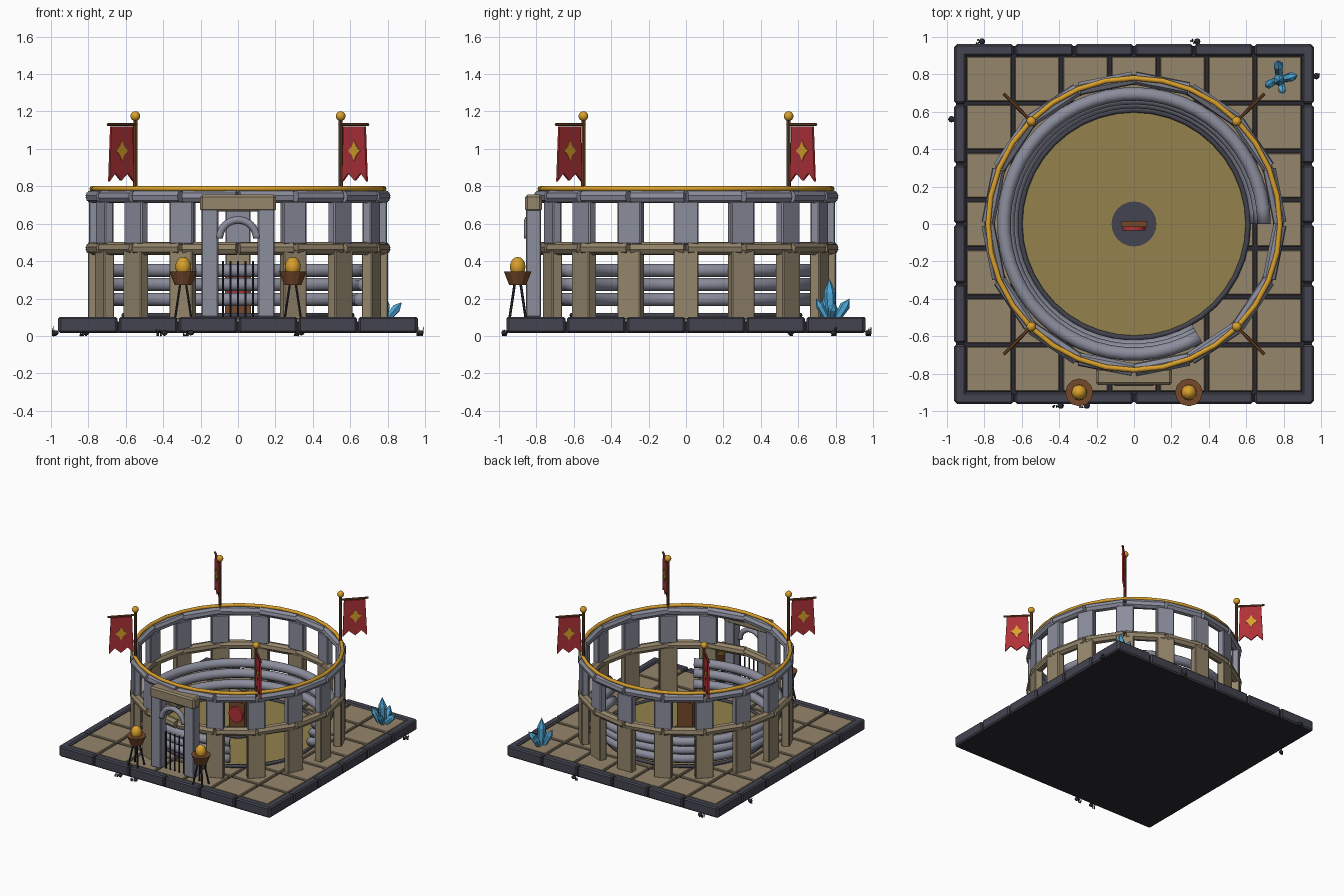
import bpy, bmesh, math, random
from mathutils import Vector, Matrix

if "Cube" in bpy.data.objects:
    bpy.data.objects.remove(bpy.data.objects["Cube"])

random.seed(4)
PI = math.pi


def material(name, hexcol):
    m = bpy.data.materials.new(name)
    c = [int(hexcol[i:i + 2], 16) / 255 for i in (0, 2, 4)]
    m.diffuse_color = [((v + .055) / 1.055) ** 2.4 if v > .04 else v / 12.92 for v in c] + [1]
    m.use_nodes = True
    m.node_tree.nodes["Principled BSDF"].inputs["Base Color"].default_value = m.diffuse_color
    return m


SLATE = material("dark slate", "444450")
BLACK = material("iron black", "2b2a33")
TAN = material("tan stone", "95866c")
GREY = material("grey stone", "8b8d9c")
SAND = material("sand", "93824c")
GOLD = material("gold", "d9a02c")
RED = material("banner red", "b03238")
WOOD = material("brown wood", "74482a")
BLUE = material("crystal blue", "4fa8d8")
GREEN = material("dark green", "26402a")


def finish(name, bm, mat, smooth=False):
    bmesh.ops.recalc_face_normals(bm, faces=bm.faces)
    me = bpy.data.meshes.new(name)
    bm.to_mesh(me)
    bm.free()
    ob = bpy.data.objects.new(name, me)
    bpy.context.collection.objects.link(ob)
    me.materials.append(mat)
    if smooth:
        for p in me.polygons:
            p.use_smooth = True
    return ob


def box(name, size, loc, mat, rot=0, bevel=0):
    bm = bmesh.new()
    bmesh.ops.create_cube(bm, size=1)
    bmesh.ops.scale(bm, vec=size, verts=bm.verts)
    if bevel:
        bmesh.ops.bevel(bm, geom=bm.edges[:], offset=bevel, segments=1, affect='EDGES')
    bm.transform(Matrix.Translation(loc) @ Matrix.Rotation(rot, 4, 'Z'))
    return finish(name, bm, mat)


def rod(name, p, q, r1, r2, mat, sides=8):
    p, q = Vector(p), Vector(q)
    bm = bmesh.new()
    bmesh.ops.create_cone(bm, cap_ends=True, segments=sides, radius1=r1, radius2=r2, depth=(q - p).length)
    turn = Vector((0, 0, 1)).rotation_difference(q - p).to_matrix().to_4x4()
    bm.transform(Matrix.Translation((p + q) / 2) @ turn)
    return finish(name, bm, mat)


def ball(name, loc, r, mat, stretch=1):
    bm = bmesh.new()
    bmesh.ops.create_uvsphere(bm, u_segments=12, v_segments=8, radius=r)
    bm.transform(Matrix.Translation(loc) @ Matrix.Diagonal((1, 1, stretch, 1)))
    return finish(name, bm, mat, True)


def ring(name, R, r, mat, n=48, m=8, arc=2 * PI, place=Matrix()):
    """Round tube swept about the local z axis, capped if the arc is open."""
    bm = bmesh.new()
    closed = arc > 6.28
    loops = []
    for i in range(n if closed else n + 1):
        a = arc * i / n
        loops.append([bm.verts.new(((R + r * math.cos(b)) * math.cos(a), (R + r * math.cos(b)) * math.sin(a),
                                    r * math.sin(b))) for b in (2 * PI * j / m for j in range(m))])
    for i in range(n):
        A, B = loops[i], loops[(i + 1) % len(loops)]
        for j in range(m):
            k = (j + 1) % m
            bm.faces.new((A[j], B[j], B[k], A[k]))
    if not closed:
        bm.faces.new(loops[0])
        bm.faces.new(loops[-1])
    bm.transform(place)
    return finish(name, bm, mat, True)


def plate(name, points, thick, mat, place):
    """Flat outline in local xz, given thickness along y."""
    bm = bmesh.new()
    f = bm.faces.new([bm.verts.new((x, -thick / 2, z)) for x, z in points])
    out = bmesh.ops.extrude_face_region(bm, geom=[f])
    bmesh.ops.translate(bm, vec=(0, thick, 0), verts=[v for v in out['geom'] if isinstance(v, bmesh.types.BMVert)])
    bm.transform(place)
    return finish(name, bm, mat)


def polar(r, a, z):
    return Vector((r * math.cos(a), r * math.sin(a), z))


def up(z):
    return Matrix.Translation((0, 0, z))


# Base slab, paving and border blocks
box("base_slab", (1.9, 1.9, .06), (0, 0, .047), BLACK)
for i in range(7):
    for j in range(7):
        box("floor_tile", (.24, .24, .03), ((i - 3) * .2586, (j - 3) * .2586, .08), TAN, bevel=.005)
for side in range(4):
    turn = Matrix.Rotation(side * PI / 2, 3, 'Z')
    for i in range(6):
        box("border_block", (.31, .062, .085), turn @ Vector(((i - 2.5) * .32, -.93, .06)), SLATE, side * PI / 2, .01)

# Sand arena with rim and centre disc
rod("sand_floor", (0, 0, .09), (0, 0, .108), .61, .61, SAND, 48)
ring("arena_rim", .61, .014, SLATE, 40, 6, place=up(.11))
rod("centre_disc", (0, 0, .1), (0, 0, .113), .12, .12, SLATE, 24)

# Practice target
box("target_board", (.14, .03, .25), (0, 0, .235), WOOD)
rod("target_face", (0, -.015, .26), (0, -.035, .26), .062, .062, RED, 16)

# Tiered benches, open on one side
for R, z in ((.655, .195), (.675, .275), (.695, .35)):
    ring("bench_tier", R, .036, GREY, 44, 10, PI * 5 / 3, up(z))

# Colonnade: lower and upper pillars with segmented rings
STEP = PI / 8
for i in range(16):
    a = i * STEP
    if i != 12:
        box("lower_pillar", (.06, .135, .37), polar(.772, a, .275), TAN, a, .006)
        box("upper_pillar", (.05, .135, .23), polar(.772, a, .605), GREY, a, .006)
    for name, z, mat in (("middle_ring", .468, TAN), ("top_ring", .745, GREY)):
        p, q = polar(.78, a + .008, z), polar(.78, a + STEP - .008, z)
        rod(name, p, q, .036, .036, mat, 8)
ring("gold_trim", .78, .014, GOLD, 32, 8, place=up(.787))

# Gate
for s in (-1, 1):
    box("gate_post", (.09, .08, .58), (s * .15, -.815, .39), GREY, bevel=.006)
box("gate_lintel", (.405, .09, .09), (0, -.815, .71), TAN, bevel=.012)
ring("gate_arch", .1, .02, GREY, 16, 8, PI, Matrix.Translation((0, -.845, .52)) @ Matrix.Rotation(PI / 2, 4, 'X'))
for i in range(-2, 3):
    rod("gate_bar", (i * .04, -.82, .1), (i * .04, -.82, .4), .006, .006, BLACK, 6)

# Braziers
for s in (-1, 1):
    c = Vector((s * .293, -.9, 0))
    for k in range(4):
        d = PI / 4 + k * PI / 2
        rod("brazier_leg", c + polar(.06, d, .1), c + polar(.02, d, .29), .007, .007, BLACK, 6)
    rod("brazier_bowl", c + Vector((0, 0, .272)), c + Vector((0, 0, .345)), .045, .074, WOOD, 12)
    ball("brazier_flame", c + Vector((0, 0, .37)), .042, GOLD, 1.25)

# Banners on the rim, each hanging outward from its pole
CLOTH = [(.025, 1.12), (.185, 1.12), (.2, .825), (.155, .87), (.11, .83), (.06, .87), (.015, .825)]
EMBLEM = [(.07 * (1 if k % 2 == 0 else .5) * math.sin(k * PI / 4) * .65 + .11,
           .055 * (1 if k % 2 == 0 else .6) * math.cos(k * PI / 4) + .99) for k in range(8)]
for k in range(4):
    a = PI / 4 + k * PI / 2
    foot = polar(.776, a, 0)
    place = Matrix.Translation(foot) @ Matrix.Rotation(a, 4, 'Z')
    rod("flag_pole", foot + Vector((0, 0, .76)), foot + Vector((0, 0, 1.16)), .012, .011, WOOD, 8)
    ball("pole_finial", foot + Vector((0, 0, 1.175)), .026, GOLD)
    rod("banner_rod", polar(.765, a, 1.13), polar(.985, a, 1.13), .008, .008, WOOD, 6)
    plate("banner_cloth", CLOTH, .012, RED, place)
    plate("banner_emblem", EMBLEM, .02, GOLD, place)

# Crystal cluster: base offset, tip offset, radius
for bx, by, tx, ty, tz, r in ((0, 0, 0, -.01, .31, .032), (-.02, -.01, -.075, -.04, .22, .024),
                              (.02, 0, .1, .02, .18, .025), (0, .03, -.005, .1, .2, .027),
                              (.01, -.02, .02, -.08, .2, .022)):
    b = Vector((.775 + bx, .775 + by, .09))
    t = Vector((.775 + tx, .775 + ty, tz))
    mid = b.lerp(t, .65)
    rod("crystal_shaft", b, mid, r * .75, r, BLUE, 6)
    rod("crystal_tip", mid, t, r, 0, BLUE, 6)

# Grass tufts and pebbles around the base
for x, y in ((-.83, .975), (.32, .975), (-.975, .56), (.975, .79), (-.41, -.97), (-.27, -.97)):
    for k in range(4):
        p = Vector((x + random.uniform(-.02, .02), y + random.uniform(-.01, .01), 0))
        tip = p + Vector((random.uniform(-.012, .012), random.uniform(-.012, .012), random.uniform(.03, .055)))
        rod("grass_blade", p, tip, .006, 0, GREEN, 4)
    ball("pebble", (x + (.018 if abs(x) < .9 else 0), y, .017), .017, BLACK, .8)
